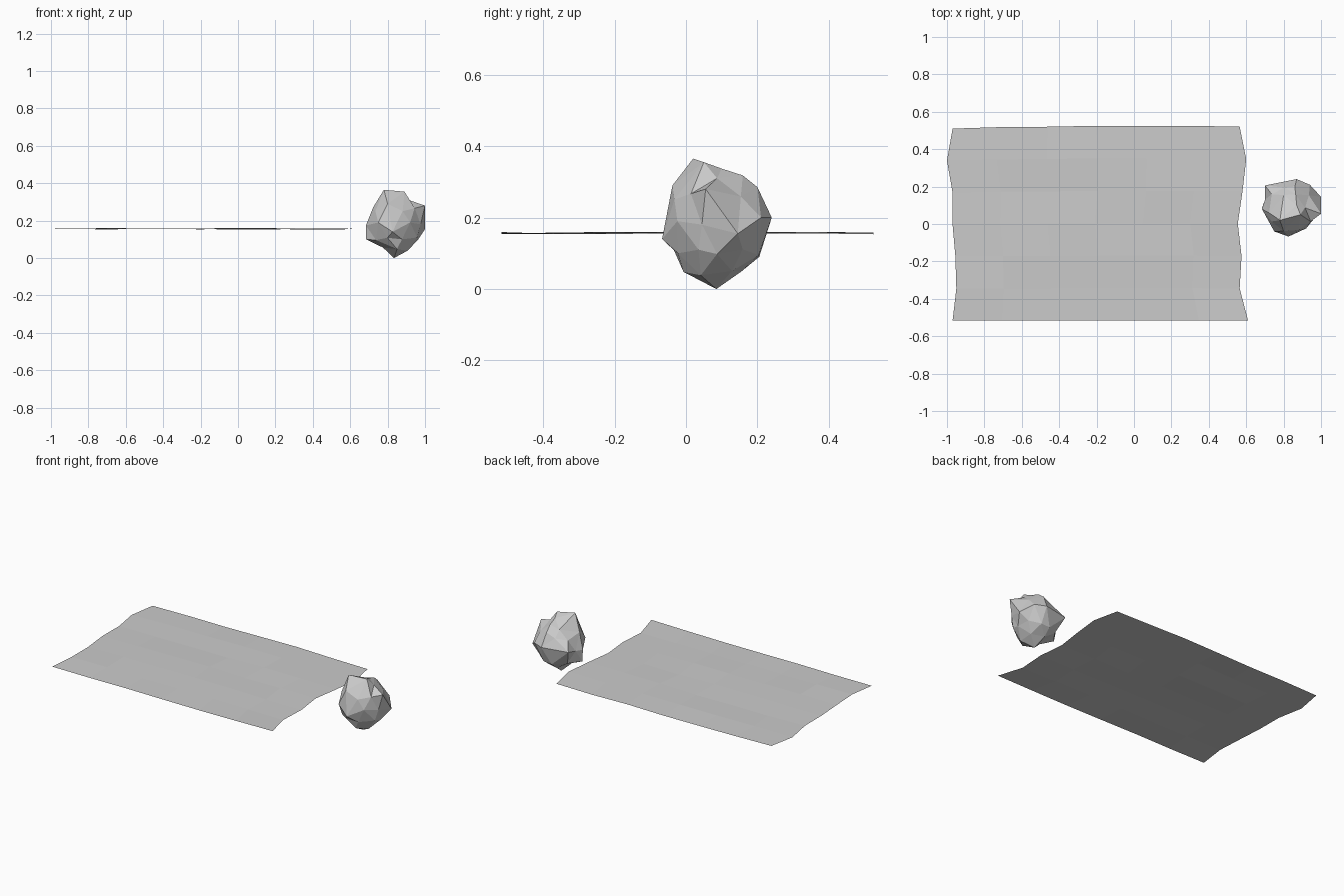
import bpy, bmesh, random
from mathutils import Vector

if "Cube" in bpy.data.objects:
    bpy.data.objects.remove(bpy.data.objects["Cube"])

random.seed(4)

stone_grey = bpy.data.materials.new("stone grey")
stone_grey.diffuse_color = (0.6, 0.6, 0.6, 1)
stone_grey.use_nodes = True
stone_grey.node_tree.nodes["Principled BSDF"].inputs["Base Color"].default_value = stone_grey.diffuse_color


def finish(bm, name):
    mesh = bpy.data.meshes.new(name)
    bm.to_mesh(mesh)
    bm.free()
    mesh.materials.append(stone_grey)
    obj = bpy.data.objects.new(name, mesh)
    bpy.context.collection.objects.link(obj)
    return obj


# ground sheet: a 6 x 6 grid with wandering borders and tiny height changes
left = [-0.97, -0.95, -0.955, -0.97, -0.97, -1.0, -0.97]
right = [0.61, 0.565, 0.575, 0.555, 0.58, 0.60, 0.565]
back = [0.51, 0.518, 0.52, 0.525, 0.525, 0.525, 0.52]
bm = bmesh.new()
bmesh.ops.create_grid(bm, x_segments=6, y_segments=6, size=3)
for v in bm.verts:
    i, j = round(v.co.x + 3), round(v.co.y + 3)
    u, w = i / 6, j / 6
    v.co = (left[j] + (right[j] - left[j]) * u,
            -0.517 + (back[i] + 0.517) * w,
            0.157 + random.uniform(-0.004, 0.003))
finish(bm, "ground_sheet")

# boulder: a faceted ball whose corners are pulled to the main bumps
centre = Vector((0.84, 0.087, 0.18))
radii = Vector((0.148, 0.142, 0.16))
bumps = [
    (0.834, 0.085, 0.0), (0.78, 0.02, 0.365), (0.89, 0.05, 0.355),
    (0.87, 0.10, 0.337), (0.80, 0.155, 0.302), (0.86, 0.20, 0.285),
    (0.87, 0.24, 0.20), (0.82, 0.205, 0.09), (0.85, -0.007, 0.048),
    (0.826, -0.067, 0.14), (0.75, -0.04, 0.19), (0.80, -0.038, 0.29),
    (1.0, 0.055, 0.28), (1.0, 0.145, 0.155), (0.957, 0.035, 0.11),
    (0.92, -0.024, 0.19), (0.684, 0.083, 0.10), (0.684, 0.08, 0.174),
    (0.722, 0.06, 0.27), (0.70, 0.206, 0.20), (0.775, 0.06, 0.056),
    (0.94, 0.21, 0.20),
]
bm = bmesh.new()
bmesh.ops.create_icosphere(bm, subdivisions=2, radius=1)
pairs = []
for v in bm.verts:
    direction = v.co.normalized()
    for k, b in enumerate(bumps):
        offset = Vector(b) - centre
        scaled = Vector([o / r for o, r in zip(offset, radii)]).normalized()
        pairs.append((direction.angle(scaled), v.index, k))
bm.verts.ensure_lookup_table()
target, used = {}, set()
for angle, index, k in sorted(pairs):
    if angle < 0.5 and index not in target and k not in used:
        target[index] = Vector(bumps[k])
        used.add(k)
for v in bm.verts:
    if v.index in target:
        v.co = target[v.index]
    else:
        v.co = centre + v.co * radii * random.uniform(0.93, 1.04)
bmesh.ops.recalc_face_normals(bm, faces=bm.faces[:])
finish(bm, "boulder")
